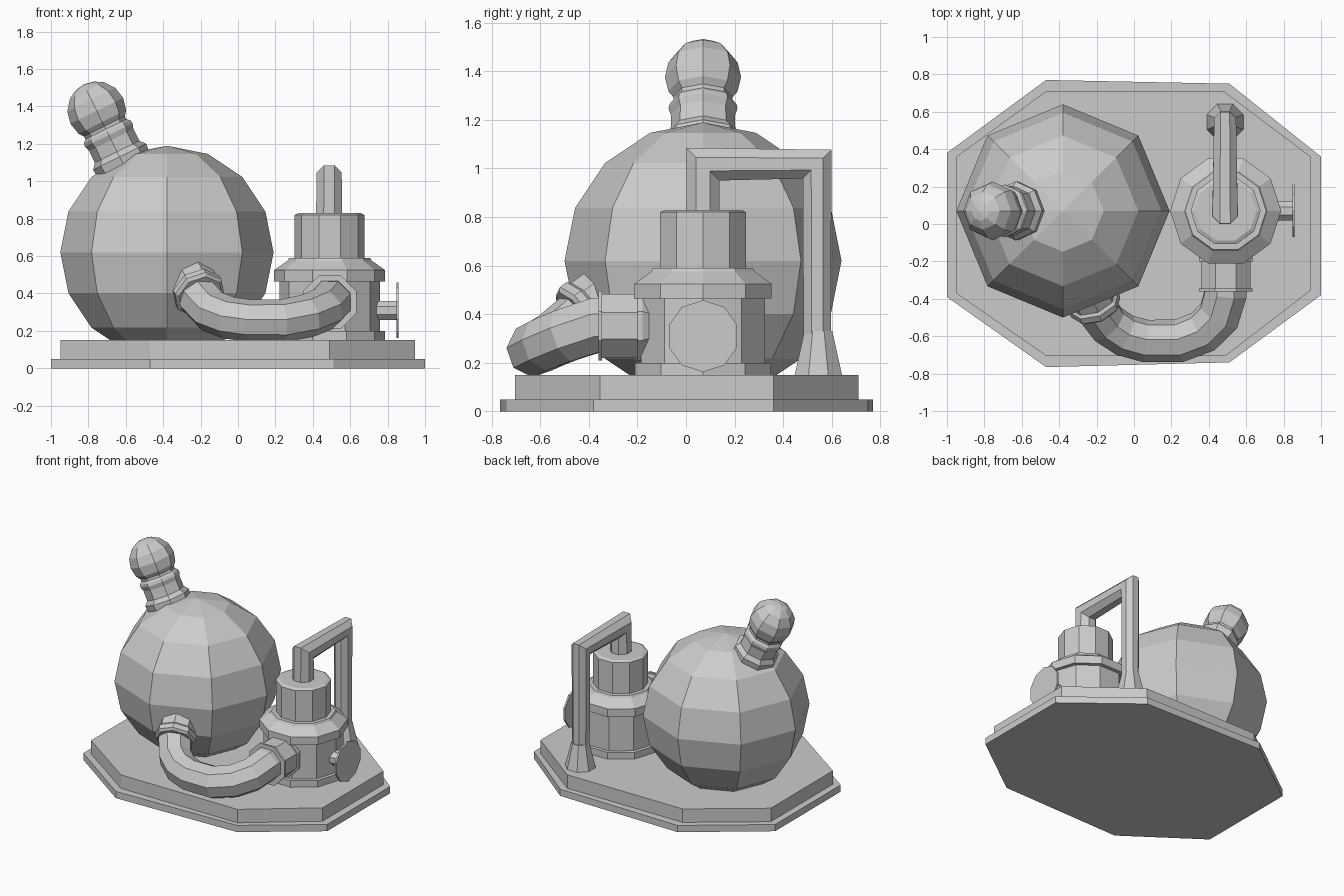
import bpy, bmesh, math
from mathutils import Vector, Matrix

if "Cube" in bpy.data.objects:
    bpy.data.objects.remove(bpy.data.objects["Cube"])


def finish(name, bm):
    bmesh.ops.recalc_face_normals(bm, faces=bm.faces)
    me = bpy.data.meshes.new(name)
    bm.to_mesh(me)
    bm.free()
    ob = bpy.data.objects.new(name, me)
    bpy.context.collection.objects.link(ob)
    return ob


def bridge(bm, rings):
    """Skin a list of vertex rings and cap both ends."""
    n = len(rings[0])
    for a, b in zip(rings, rings[1:]):
        for i in range(n):
            j = (i + 1) % n
            bm.faces.new((a[i], a[j], b[j], b[i]))
    bm.faces.new(rings[0])
    bm.faces.new(rings[-1])


def lathe(name, origin, axis, profile, sides, turn=0.0):
    """Revolve (radius, distance) pairs round an axis."""
    bm = bmesh.new()
    rot = Vector((0, 0, 1)).rotation_difference(Vector(axis)).to_matrix().to_4x4()
    m = Matrix.Translation(origin) @ rot
    rings = []
    for r, h in profile:
        angs = [turn + math.tau * i / sides for i in range(sides)]
        rings.append([bm.verts.new(m @ Vector((r * math.cos(a), r * math.sin(a), h))) for a in angs])
    bridge(bm, rings)
    return finish(name, bm)


def pipe(name, points, radii, sides=8):
    """Mitred tube through the points."""
    pts = [Vector(p) for p in points]
    dirs = [(b - a).normalized() for a, b in zip(pts, pts[1:])]
    bm = bmesh.new()
    rot = Vector((0, 0, 1)).rotation_difference(dirs[0]).to_matrix()
    ring = []
    for i in range(sides):
        a = math.tau * (i + 0.5) / sides
        ring.append(pts[0] + rot @ Vector((math.cos(a), math.sin(a), 0)) * radii[0])
    rings = [ring]
    for k in range(1, len(pts)):
        d = dirs[k - 1]
        n = (d + dirs[k]).normalized() if k < len(dirs) else d
        s = radii[k] / radii[k - 1]
        hit = [p + d * ((pts[k] - p).dot(n) / d.dot(n)) for p in rings[-1]]
        rings.append([pts[k] + (p - pts[k]) * s for p in hit])
    bridge(bm, [[bm.verts.new(p) for p in r] for r in rings])
    return finish(name, bm)


def slab(name, outline, z0, z1):
    bm = bmesh.new()
    bridge(bm, [[bm.verts.new((x, y, z)) for x, y in outline] for z in (z0, z1)])
    return finish(name, bm)


# stepped eight-sided base
slab("base_lower", [(-.47, .77), (.51, .75), (1, .36), (1, -.38), (.51, -.74),
                    (-.47, -.765), (-1, -.39), (-1, .38)], 0, .05)
slab("base_upper", [(-.47, .71), (.48, .71), (.945, .36), (.945, -.355), (.49, -.705),
                    (-.47, -.705), (-.95, -.37), (-.95, .36)], .05, .15)

# round vessel
centre = Vector((-.38, .07, .62))
bm = bmesh.new()
bmesh.ops.create_uvsphere(bm, u_segments=8, v_segments=8, radius=.57,
                          matrix=Matrix.Translation(centre))
finish("vessel", bm)

# leaning neck with ribs and a ball stopper
tilt = Vector((-.444, 0, .896))
lathe("neck", centre, tilt,
      [(.15, .48), (.155, .535), (.158, .57), (.133, .60), (.132, .67), (.142, .70),
       (.138, .72), (.122, .735), (.122, .79)], 8)
ball = [(.157 * math.sin(a), .845 - .157 * math.cos(a))
        for a in (math.radians(d) for d in (40, 65, 90, 115, 140, 160, 179.5))]
lathe("stopper", centre, tilt, ball, 8)

# pump body
pump = (.49, .07, 0)
up = (0, 0, 1)
lathe("pump_body", pump, up,
      [(.295, .14), (.295, .20), (.268, .20), (.268, .465), (.297, .465), (.297, .525),
       (.225, .575), (.217, .59), (.187, .59), (.187, .82), (.165, .83)], 10)

# hand wheel on the side
lathe("wheel_shaft", (.70, .07, .31), (1, 0, 0), [(.055, 0), (.055, .15)], 8, math.pi / 8)
lathe("hand_wheel", (.847, .07, .31), (1, 0, 0), [(.148, 0), (.148, .012)], 10)

# overhead pipe with a flared foot
pipe("overhead_pipe", [(.487, .07, .80), (.487, .07, 1.018), (.487, .54, 1.018), (.487, .54, .15)],
     [.075, .073, .064, .06])
lathe("pipe_foot", (.487, .545, 0), up, [(.108, .14), (.062, .33)], 8, math.pi / 8)

# curved connecting pipe
pipe("connecting_pipe",
     [(.49, -.30, .36), (.49, -.37, .355), (.455, -.49, .315), (.37, -.575, .28), (.24, -.625, .255),
      (.06, -.625, .255), (-.05, -.595, .27), (-.14, -.535, .305), (-.20, -.455, .37),
      (-.24, -.36, .44)],
     [.12, .12, .118, .116, .114, .113, .113, .114, .116, .118])

# collars at both ends of the curved pipe
lathe("pump_collar", (.49, -.36, .352), (0, 1, 0),
      [(.155, 0), (.155, .015), (.143, .015), (.143, .16), (.155, .16), (.155, .18), (.13, .22)],
      8, math.pi / 8)
lathe("vessel_collar", (-.205, -.445, .395), (-.3, .75, .55),
      [(.125, -.015), (.142, 0), (.142, .035), (.128, .05), (.128, .12)], 8, math.pi / 8)
